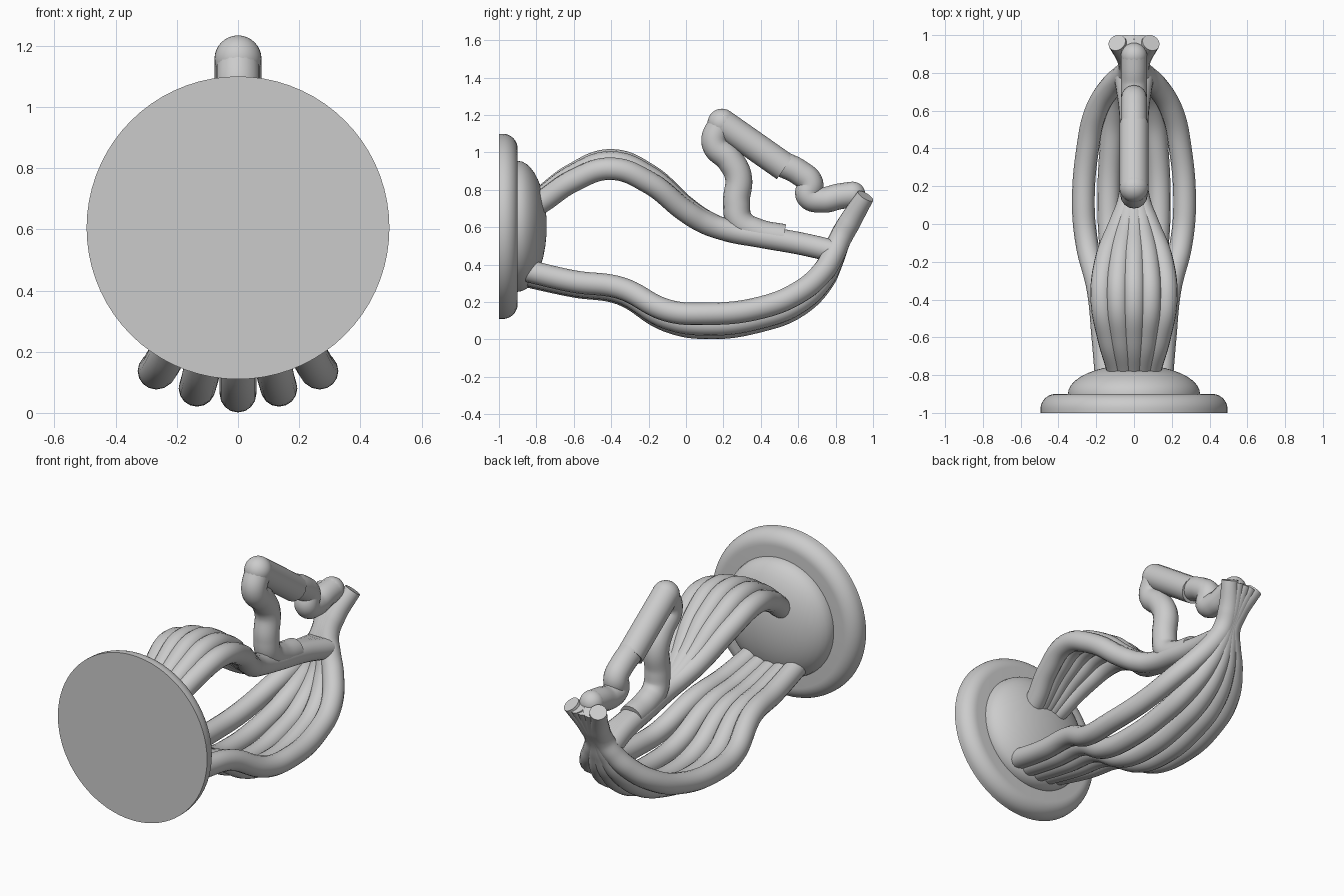
import bpy, bmesh
from math import sin, cos, pi, radians
from mathutils import Vector

cube = bpy.data.objects.get("Cube")
if cube:
    bpy.data.objects.remove(cube, do_unlink=True)

grey = bpy.data.materials.new("plain grey")
grey.use_nodes = True
colour = (0.6, 0.6, 0.6, 1)
grey.diffuse_color = colour
grey.node_tree.nodes["Principled BSDF"].inputs["Base Color"].default_value = colour


def finish(obj):
    bpy.ops.object.select_all(action="DESELECT")
    obj.select_set(True)
    bpy.context.view_layer.objects.active = obj
    if obj.type == "CURVE":
        bpy.ops.object.convert(target="MESH")
        obj = bpy.context.object
    obj.data.materials.clear()
    obj.data.materials.append(grey)
    bpy.ops.object.shade_smooth_by_angle(angle=radians(40))


def tube(name, points, radius, end_radius=1.0):
    """Smooth round tube through the points, with flat caps."""
    curve = bpy.data.curves.new(name, "CURVE")
    curve.dimensions = "3D"
    curve.bevel_depth = radius
    curve.bevel_resolution = 6
    curve.resolution_u = 10
    curve.use_fill_caps = True
    spline = curve.splines.new("BEZIER")
    spline.bezier_points.add(len(points) - 1)
    for knot, co in zip(spline.bezier_points, points):
        knot.co = co
        knot.handle_left_type = knot.handle_right_type = "AUTO"
    spline.bezier_points[-1].radius = end_radius
    obj = bpy.data.objects.new(name, curve)
    bpy.context.collection.objects.link(obj)
    finish(obj)


def bundle(name, rows, radius, end_radius=1.0):
    """Five tubes side by side; rows hold y, middle z, outer rise, outer x."""
    for i in range(-2, 3):
        t = i / 2
        points = [(t * x, y, z + rise * t * t) for y, z, rise, x in rows]
        tube(f"{name}_{i + 3}", points, radius, end_radius)


def ball(name, y, z, radius):
    bpy.ops.mesh.primitive_uv_sphere_add(segments=32, ring_count=16,
                                         radius=radius, location=(0, y, z))
    bpy.context.object.name = name
    finish(bpy.context.object)


def lathe(name, profile, z):
    """Turn a profile of (radius, y) around the y axis."""
    bm = bmesh.new()
    verts = [bm.verts.new((r, y, 0)) for r, y in profile]
    edges = [bm.edges.new(pair) for pair in zip(verts, verts[1:])]
    bmesh.ops.spin(bm, geom=verts + edges, cent=(0, 0, 0), axis=(0, 1, 0),
                   angle=2 * pi, steps=72, use_merge=True)
    bmesh.ops.remove_doubles(bm, verts=bm.verts, dist=0.0001)
    bmesh.ops.recalc_face_normals(bm, faces=bm.faces)
    mesh = bpy.data.meshes.new(name)
    bm.to_mesh(mesh)
    bm.free()
    obj = bpy.data.objects.new(name, mesh)
    obj.location.z = z
    bpy.context.collection.objects.link(obj)
    finish(obj)


# Round base plate with a rolled rim, and the dome on it
quarter = [pi / 2 * k / 10 for k in range(11)]
rim = [(0.415 + 0.08 * cos(a), -0.98 + 0.08 * sin(a)) for a in quarter]
lathe("base_plate", [(0, -1), (0.495, -1)] + rim + [(0, -0.9)], 0.605)
dome = [(0.35 * cos(a), -0.9 + 0.155 * sin(a)) for a in quarter]
lathe("base_dome", [(0, -0.92), (0.35, -0.92)] + dome, 0.605)

# Lower strands: sag, gather at the neck, then flare at the tip
bundle("lower_strand", [
    (-0.9, 0.35, 0.03, 0.14), (-0.6, 0.285, 0.025, 0.165),
    (-0.35, 0.245, 0.03, 0.19), (-0.1, 0.1, 0.055, 0.25),
    (0.1, 0.062, 0.075, 0.268), (0.4, 0.1, 0.07, 0.245),
    (0.6, 0.18, 0.07, 0.2), (0.73, 0.31, 0.05, 0.12),
    (0.785, 0.43, 0.02, 0.06), (0.82, 0.53, 0, 0.025),
    (0.87, 0.62, 0, 0.03), (0.96, 0.767, 0, 0.09)], 0.06, 0.8)

# Upper strands: arch up, then merge into one stem
bundle("upper_strand", [
    (-0.9, 0.66, 0, 0.07), (-0.78, 0.75, -0.02, 0.085),
    (-0.6, 0.885, -0.035, 0.135), (-0.4, 0.958, -0.045, 0.17),
    (-0.2, 0.88, -0.04, 0.15), (0, 0.705, -0.02, 0.075),
    (0.1, 0.635, -0.01, 0.035), (0.2, 0.59, 0, 0.015),
    (0.4, 0.55, 0, 0.015), (0.6, 0.515, 0, 0.02),
    (0.78, 0.475, 0, 0.045)], 0.06)


def flat_path(pairs):
    return [Vector((0, y, z)) for y, z in pairs]


# Riser branching off the stem
tube("riser", flat_path([(0.52, 0.545), (0.38, 0.575), (0.29, 0.63),
                         (0.27, 0.73), (0.28, 0.87), (0.235, 0.96),
                         (0.155, 1.05), (0.19, 1.155)]), 0.072)
ball("riser_elbow", 0.192, 1.157, 0.077)

# Straight arm sloping down to the back
tube("straight_arm", flat_path([(0.192, 1.157), (0.53, 0.92)]), 0.077)

# Wavy link from the arm to the flared tip
tube("wavy_link", flat_path([(0.5, 0.945), (0.61, 0.89), (0.665, 0.835),
                             (0.655, 0.77), (0.73, 0.747), (0.82, 0.765),
                             (0.89, 0.775)]), 0.069)
ball("link_end", 0.89, 0.775, 0.069)
